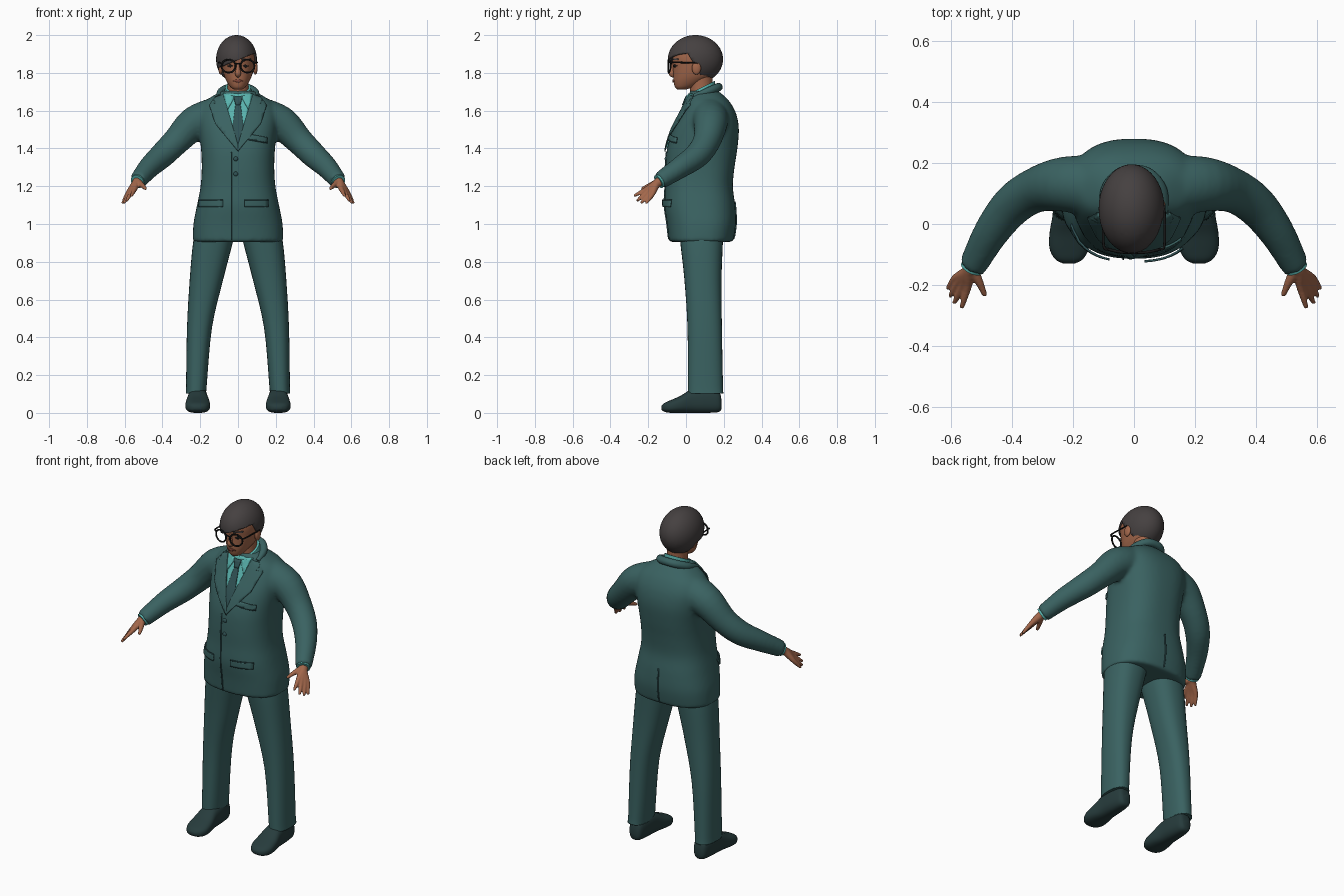
import bpy, bmesh
from math import cos, sin, pi
from mathutils import Vector, Matrix
from mathutils.bvhtree import BVHTree

cube = bpy.data.objects.get("Cube")
if cube:
    bpy.data.objects.remove(cube)


def material(name, r, g, b):
    m = bpy.data.materials.new(name)
    m.use_nodes = True
    m.diffuse_color = (r, g, b, 1)
    m.node_tree.nodes["Principled BSDF"].inputs["Base Color"].default_value = (r, g, b, 1)
    return m


SUIT = material("teal suit", .042, .122, .12)
SHIRT = material("light shirt", .10, .45, .42)
TIE = material("dark teal tie", .03, .085, .09)
HAIR = material("charcoal hair", .06, .052, .052)
SKIN = material("skin", .36, .135, .07)
LIPS = material("lips", .25, .07, .045)
SHOE = material("dark shoe", .02, .045, .046)
BLACK = material("black", .008, .008, .008)


def finish(name, bm, mat, angle=0.8):
    bmesh.ops.recalc_face_normals(bm, faces=bm.faces)
    me = bpy.data.meshes.new(name)
    bm.to_mesh(me)
    bm.free()
    ob = bpy.data.objects.new(name, me)
    bpy.context.collection.objects.link(ob)
    me.materials.append(mat)
    smooth(ob, angle)
    return ob


def smooth(ob, angle=0.8):
    bpy.ops.object.select_all(action="DESELECT")
    ob.select_set(True)
    bpy.context.view_layer.objects.active = ob
    bpy.ops.object.shade_smooth_by_angle(angle=angle)


def resample(pts, k=4):
    """Smooth spline through tuples of any length."""
    p = [Vector(q) for q in pts]
    out = []
    for i in range(len(p) - 1):
        a, b, c, d = p[max(i - 1, 0)], p[i], p[i + 1], p[min(i + 2, len(p) - 1)]
        for j in range(k):
            t = j / k
            out.append(b + (c - a) * (t / 2) + (a * 2 - b * 5 + c * 4 - d) * (t * t / 2)
                       + (b * 3 - a - c * 3 + d) * (t ** 3 / 2))
    return out + [p[-1]]


def skin_rings(bm, rings):
    rows = [[bm.verts.new(v) for v in r] for r in rings]
    n = len(rows[0])
    for a, b in zip(rows, rows[1:]):
        for i in range(n):
            bm.faces.new((a[i], a[(i + 1) % n], b[(i + 1) % n], b[i]))
    bm.faces.new(rows[0])
    bm.faces.new(rows[-1])


def loft(bm, stations, axis="z", power=2.4, n=32, tilt=0):
    """Stations: position along axis, then low/high of the two other axes."""
    rings = []
    for t, a0, a1, b0, b1 in resample(stations):
        r = []
        for i in range(n):
            c, s = cos(2 * pi * i / n), sin(2 * pi * i / n)
            a = (a0 + a1) / 2 + (a1 - a0) / 2 * abs(c) ** (2 / power) * (1 if c > 0 else -1)
            b = (b0 + b1) / 2 + (b1 - b0) / 2 * abs(s) ** (2 / power) * (1 if s > 0 else -1)
            r.append((a, b, t + tilt * (b - .08)) if axis == "z" else (a, t, b))
        rings.append(r)
    skin_rings(bm, rings)


def tube(bm, pts, side=1, n=16):
    """Round tube through (x, y, z, radius) points."""
    q = resample(pts)
    rings = []
    for i, p in enumerate(q):
        d = (q[min(i + 1, len(q) - 1)] - q[max(i - 1, 0)]).xyz.normalized()
        u = d.cross(Vector((.3, .5, 1))).normalized()
        w = d.cross(u)
        ring = [p.xyz + (u * cos(2 * pi * j / n) + w * sin(2 * pi * j / n)) * p.w for j in range(n)]
        rings.append([(v.x * side, v.y, v.z) for v in ring])
    skin_rings(bm, rings)


def fuse(ob, voxel, steps):
    """Blend overlapping solids into one smooth skin."""
    m = ob.modifiers.new("fuse", "REMESH")
    m.mode, m.voxel_size = "VOXEL", voxel
    m = ob.modifiers.new("soften", "SMOOTH")
    m.iterations = steps
    mat = ob.data.materials[0]
    dg = bpy.context.evaluated_depsgraph_get()
    ob.data = bpy.data.meshes.new_from_object(ob.evaluated_get(dg))
    ob.modifiers.clear()
    ob.data.materials.clear()
    ob.data.materials.append(mat)
    smooth(ob, 0.9)


def surface(ob):
    bm = bmesh.new()
    bm.from_mesh(ob.data)
    tree = BVHTree.FromBMesh(bm)
    bm.free()
    return tree


def plate(name, outline, mat, tree, off=.004, face=-1, side=1, step=.02):
    """Thin plate cut to an x-z outline and laid on a surface."""
    bm = bmesh.new()
    bm.faces.new([bm.verts.new((x * side, 0, z)) for x, z in outline])
    bmesh.ops.triangulate(bm, faces=bm.faces)
    for axis in (0, 2):
        vals = [v.co[axis] for v in bm.verts]
        no = Vector((axis == 0, 0, axis == 2))
        for k in range(int(min(vals) // step), int(max(vals) // step) + 1):
            bmesh.ops.bisect_plane(bm, geom=bm.verts[:] + bm.edges[:] + bm.faces[:],
                                   plane_co=no * (k * step), plane_no=no)
    for v in bm.verts:
        hit = tree.ray_cast(Vector((v.co.x, face, v.co.z)), Vector((0, -face, 0)))[0]
        v.co.y = (hit.y if hit else .08) + face * off
    ob = finish(name, bm, mat)
    m = ob.modifiers.new("thickness", "SOLIDIFY")
    m.thickness, m.offset = .007, 0
    return ob


def box(x0, x1, z0, z1, drop=0):
    return [(x0, z0), (x1, z0 - drop), (x1, z1 - drop), (x0, z1)]


def ball(name, centre, size, mat):
    bm = bmesh.new()
    bmesh.ops.create_uvsphere(bm, u_segments=24, v_segments=14, radius=1,
                              matrix=Matrix.LocRotScale(Vector(centre), None, Vector(size)))
    return finish(name, bm, mat, 3)


# Jacket body and sleeves fused together
bm = bmesh.new()
body = [(.905, .24, -.09, .25), (1, .236, -.1, .264), (1.1, .217, -.114, .26), (1.2, .198, -.11, .248),
        (1.3, .192, -.109, .257), (1.4, .196, -.1, .272), (1.5, .207, -.07, .28), (1.58, .21, -.03, .267),
        (1.64, .185, 0, .237), (1.68, .13, .015, .2), (1.705, .085, .02, .17)]
loft(bm, [(z, -w, w, a, b) for z, w, a, b in body], power=2.5, n=48)
for side in (-1, 1):
    tube(bm, [(.14, .125, 1.565, .1), (.235, .13, 1.53, .09), (.325, .11, 1.44, .074), (.4, .06, 1.365, .068),
              (.47, -.03, 1.3, .058), (.53, -.14, 1.228, .046)], side, 24)
jacket = finish("jacket", bm, SUIT)
fuse(jacket, .011, 6)
coat = surface(jacket)

# Jacket collar behind the neck
bm = bmesh.new()
tube(bm, [(-.1, .04, 1.675, .012), (-.09, .11, 1.7, .02), (-.05, .16, 1.72, .022), (0, .172, 1.725, .022),
          (.05, .16, 1.72, .022), (.09, .11, 1.7, .02), (.1, .04, 1.675, .012)])
finish("jacket_collar", bm, SUIT)

# Shirt, tie and lapels
plate("shirt_front", [(-.08, 1.69), (.08, 1.69), (0, 1.4)], SHIRT, coat, .003)
plate("tie", [(-.012, 1.64), (.012, 1.64), (.032, 1.5), (0, 1.41), (-.032, 1.5)], TIE, coat, .008)
plate("tie_knot", [(-.024, 1.675), (.024, 1.675), (.013, 1.63), (-.013, 1.63)], TIE, coat, .014)
lapel = [(.078, 1.685), (.12, 1.672), (.128, 1.652), (.108, 1.64), (.152, 1.63),
         (.12, 1.53), (0, 1.385), (0, 1.42)]
for side, label in ((-1, "right"), (1, "left")):
    plate(label + "_lapel", lapel, SUIT, coat, .01, side=side)
    plate(label + "_collar_wing", [(.016, 1.675), (.075, 1.69), (.055, 1.605)], SHIRT, coat, .01, side=side)

# Pockets, front edge, back vent and buttons
for label, x0, x1 in (("right", -.205, -.08), ("left", .035, .16)):
    plate(label + "_pocket_flap", box(x0, x1, 1.09, 1.125), SUIT, coat, .01)
    plate(label + "_pocket_seam", box(x0, x1, 1.125, 1.129), TIE, coat, .01)
plate("breast_pocket", box(.045, .155, 1.45, 1.478, .02), SUIT, coat, .008)
plate("breast_pocket_seam", box(.045, .155, 1.447, 1.451, .02), TIE, coat, .009)
plate("front_edge", box(-.038, -.033, .92, 1.38), TIE, coat, .002)
plate("back_vent", box(-.003, .003, .92, 1.12), TIE, coat, .002, face=1)
for i, z in enumerate((1.345, 1.265)):
    y = coat.ray_cast(Vector((-.012, -1, z)), Vector((0, 1, 0)))[0].y
    ball("button_%d" % (i + 1), (-.012, y, z), (.012, .007, .012), TIE)

for side, label in ((-1, "right"), (1, "left")):
    # Trouser leg
    bm = bmesh.new()
    leg = [(.105, .168, .277, .01, .2), (.14, .166, .275, .01, .196), (.45, .138, .27, .008, .19),
           (.7, .08, .256, -.008, .188), (.9, .028, .238, -.03, .195), (1, .005, .215, -.04, .2)]
    loft(bm, [(z, *sorted((a * side, b * side)), c, d) for z, a, b, c, d in leg])
    finish(label + "_trouser_leg", bm, SUIT)
    # Shoe
    bm = bmesh.new()
    shoe = [(.188, .022, .02, .07), (.17, .04, .004, .12), (.1, .05, 0, .135), (.03, .054, 0, .125),
            (-.03, .064, 0, .09), (-.08, .064, 0, .068), (-.115, .046, .006, .052), (-.13, .018, .018, .036)]
    loft(bm, [(y, side * .213 - w, side * .213 + w, a, b) for y, w, a, b in shoe], "y", 2.6)
    finish(label + "_shoe", bm, SHOE, 1)
    # Cuff
    bm = bmesh.new()
    tube(bm, [(.51, -.1, 1.25, .036), (.533, -.146, 1.224, .038)], side)
    finish(label + "_shirt_cuff", bm, SHIRT)
    # Hand: fingers run from the wrist and merge into a palm
    bm = bmesh.new()
    fingers = [((.546, -.205, 1.187), (.565, -.276, 1.148)), ((.56, -.2, 1.177), (.59, -.26, 1.122)),
               ((.573, -.189, 1.168), (.604, -.238, 1.11)), ((.583, -.176, 1.161), (.612, -.212, 1.108))]
    for base, tip in fingers:
        tube(bm, [(.525, -.12, 1.235, .025), (.54, -.155, 1.215, .023), (*base, .014),
                  (*Vector(base).lerp(Vector(tip), .6), .0105), (*tip, .007)], side)
    tube(bm, [(.53, -.15, 1.22, .02), (.508, -.19, 1.205, .014), (.488, -.236, 1.185, .008)], side)
    fuse(finish(label + "_hand", bm, SKIN), .005, 3)

# Neck and shirt collar
bm = bmesh.new()
loft(bm, [(1.62, -.06, .06, .025, .14), (1.72, -.056, .056, .022, .14), (1.8, -.06, .06, .02, .14)], power=2)
finish("neck", bm, SKIN)
bm = bmesh.new()
loft(bm, [(1.64, -.085, .085, .0, .165), (1.685, -.075, .075, .004, .158), (1.722, -.068, .068, .01, .152)],
     power=2, tilt=.5)
finish("shirt_collar", bm, SHIRT)

# Head
bm = bmesh.new()
skull = [(1.712, .022, -.045, .0), (1.725, .04, -.058, .04), (1.755, .06, -.066, .1), (1.79, .075, -.068, .15),
         (1.84, .085, -.07, .172), (1.89, .088, -.074, .178), (1.94, .076, -.055, .155), (1.975, .04, -.01, .1)]
loft(bm, [(z, -w, w, a, b) for z, w, a, b in skull], power=2.2)
head = finish("head", bm, SKIN, 2)
face = surface(head)
bm = bmesh.new()
tube(bm, [(0, -.066, 1.85, .008), (0, -.072, 1.82, .011), (0, -.076, 1.797, .016), (0, -.064, 1.783, .01)])
finish("nose", bm, SKIN, 2)
plate("mouth", [(-.028, 1.757), (0, 1.75), (.028, 1.757), (.01, 1.765), (-.01, 1.765)], LIPS, face, .002)
for side, label in ((-1, "right"), (1, "left")):
    ball(label + "_ear", (side * .092, .055, 1.825), (.012, .024, .034), SKIN)
    plate(label + "_eye", [(.026, 1.837), (.04, 1.83), (.056, 1.837), (.04, 1.845)], BLACK, face, .001, side=side)
    plate(label + "_brow", box(.02, .065, 1.868, 1.876), HAIR, face, .002, side=side)

# Hair: ellipsoid cut by a slanted fringe and a hairline behind the temples
bm = bmesh.new()
bmesh.ops.create_uvsphere(bm, u_segments=40, v_segments=28, radius=1, matrix=Matrix.LocRotScale(
    Vector((-.008, .05, 1.872)), None, Vector((.108, .146, .128))))
fringe = (Vector((0, 0, 1.868)), Vector((-.4, 0, 1)))
temple = (Vector((0, .035, 1.86)), Vector((0, 1, .6)))
nape = (Vector((0, 0, 1.768)), Vector((0, 0, 1)))
for co, no in (fringe, temple, nape):
    bmesh.ops.bisect_plane(bm, geom=bm.verts[:] + bm.edges[:] + bm.faces[:], plane_co=co, plane_no=no)


def below(f, cut):
    return (f.calc_center_median() - cut[0]).dot(cut[1]) < 0


gone = [f for f in bm.faces if below(f, nape) or (below(f, fringe) and below(f, temple))]
bmesh.ops.delete(bm, geom=gone, context="FACES")
hair = finish("hair", bm, HAIR, 1.2)
shell = hair.modifiers.new("thickness", "SOLIDIFY")
shell.thickness, shell.offset = .02, -1

# Glasses
bm = bmesh.new()
for side in (-1, 1):
    rim = [(side * .05 + .037 * cos(a * pi / 12), -.094 + .012 * abs(cos(a * pi / 12) * .5 + .5) ** 2 * (side > 0)
            + .012 * abs(cos(a * pi / 12) * .5 - .5) ** 2 * (side < 0),
            1.836 + .034 * sin(a * pi / 12), .0048) for a in range(25)]
    tube(bm, rim, n=8)
    tube(bm, [(.086, -.082, 1.85, .0045), (.1, -.068, 1.856, .0045), (.1, .06, 1.852, .004)], side, 8)
tube(bm, [(-.014, -.093, 1.845, .004), (0, -.095, 1.85, .004), (.014, -.093, 1.845, .004)], n=8)
finish("glasses", bm, BLACK, 1.2)
